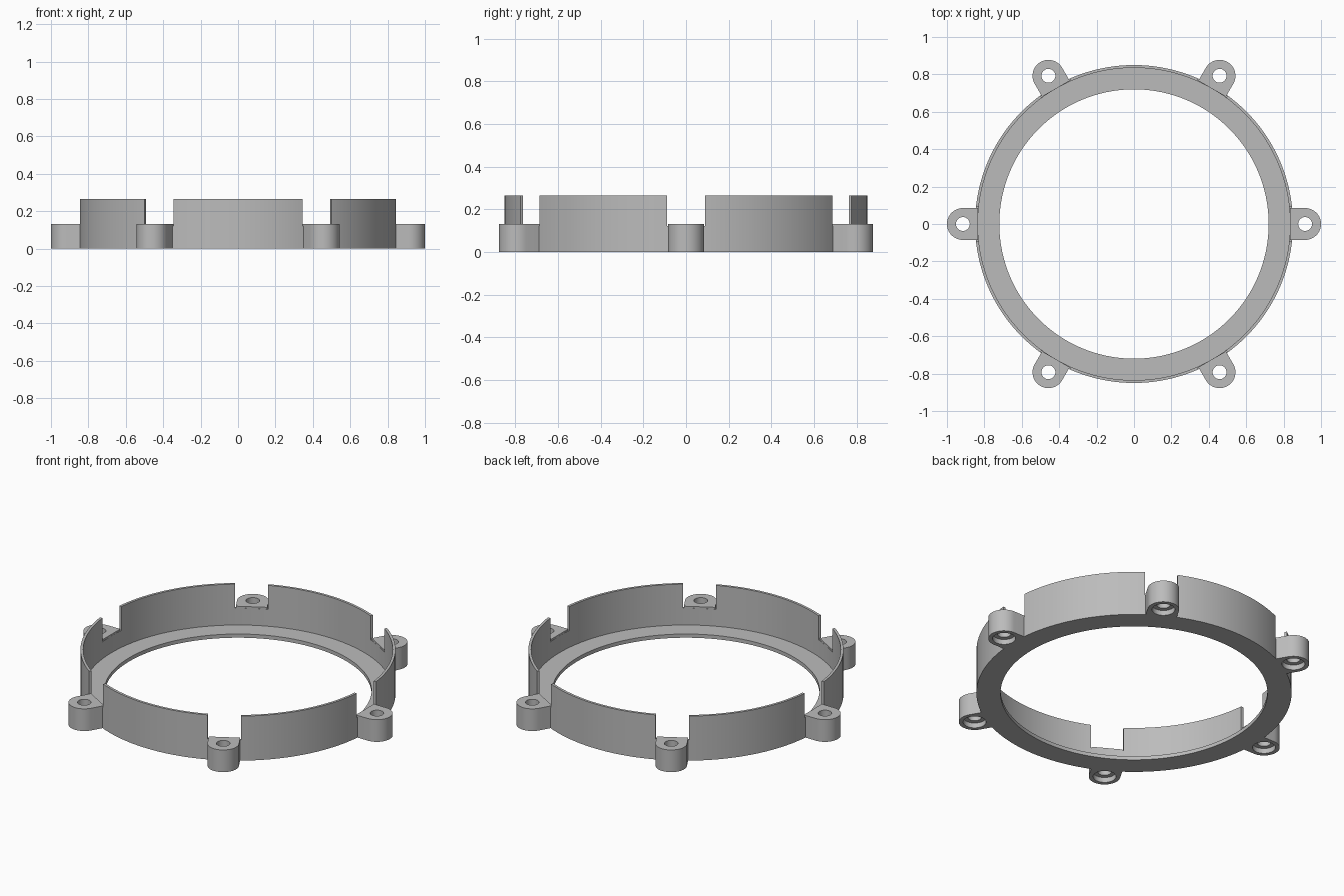
import bpy, bmesh
from math import pi, cos, sin

cube = bpy.data.objects.get("Cube")
if cube:
    bpy.data.objects.remove(cube, do_unlink=True)

grey = bpy.data.materials.new("plain_grey")
grey.use_nodes = True
colour = (0.5, 0.5, 0.5, 1)
grey.diffuse_color = colour
grey.node_tree.nodes["Principled BSDF"].inputs["Base Color"].default_value = colour


def to_object(bm, name):
    bmesh.ops.remove_doubles(bm, verts=bm.verts, dist=1e-5)
    bmesh.ops.recalc_face_normals(bm, faces=bm.faces)
    mesh = bpy.data.meshes.new(name)
    bm.to_mesh(mesh)
    bm.free()
    mesh.materials.append(grey)
    obj = bpy.data.objects.new(name, mesh)
    bpy.context.collection.objects.link(obj)
    return obj


def lathe(name, profile, steps):
    """Spin a closed (radius, height) profile around z."""
    bm = bmesh.new()
    verts = [bm.verts.new((r, 0, z)) for r, z in profile]
    edges = [bm.edges.new((a, b)) for a, b in zip(verts, verts[1:] + verts[:1])]
    bmesh.ops.spin(bm, geom=verts + edges, cent=(0, 0, 0), axis=(0, 0, 1),
                   angle=2 * pi, steps=steps)
    return to_object(bm, name)


def extrude(name, outline, z0, z1):
    """Raise a flat outline from z0 to z1."""
    bm = bmesh.new()
    face = bm.faces.new([bm.verts.new((x, y, z0)) for x, y in outline])
    top = bmesh.ops.extrude_face_region(bm, geom=[face])["geom"]
    moved = [v for v in top if isinstance(v, bmesh.types.BMVert)]
    bmesh.ops.translate(bm, verts=moved, vec=(0, 0, z1 - z0))
    return to_object(bm, name)


def activate(obj):
    bpy.ops.object.select_all(action="DESELECT")
    obj.select_set(True)
    bpy.context.view_layer.objects.active = obj


def cut(obj, cutter):
    mod = obj.modifiers.new("cut", "BOOLEAN")
    mod.operation = "DIFFERENCE"
    mod.solver = "EXACT"
    mod.object = cutter
    activate(obj)
    bpy.ops.object.modifier_apply(modifier=mod.name)
    bpy.data.objects.remove(cutter, do_unlink=True)


def smooth(obj):
    activate(obj)
    bpy.ops.object.shade_smooth_by_angle(angle=pi / 6)


OUTER, WALL, BORE = 0.85, 0.835, 0.72
TOP, FLOOR, LUG_TOP = 0.265, 0.022, 0.132
LUG_R, LUG_X = 0.085, 0.915

# Thin wall standing on an inward flange
ring = lathe("flanged_ring", [(BORE, 0), (OUTER, 0), (OUTER, TOP),
                              (WALL, TOP), (WALL, FLOOR), (BORE, FLOOR)], 144)

# Notches in the wall above each lug; each bar cuts two opposite sides
for i in range(3):
    bar = extrude("notch_cutter", [(-1.1, -0.09), (1.1, -0.09),
                                   (1.1, 0.09), (-1.1, 0.09)], 0.122, 0.4)
    bar.rotation_euler.z = i * pi / 3
    bpy.context.view_layer.update()
    cut(ring, bar)
smooth(ring)

# Round-ended screw lug with a counterbored hole
arc = [(LUG_X + LUG_R * cos(a), LUG_R * sin(a))
       for a in (-pi / 2 + pi * k / 24 for k in range(25))]
lug = extrude("screw_lug", [(WALL, LUG_R), (WALL, -LUG_R)] + arc, 0, LUG_TOP)
pin = lathe("hole_cutter", [(0, -0.05), (0.062, -0.05), (0.062, 0.03),
                            (0.037, 0.03), (0.037, 0.2), (0, 0.2)], 32)
pin.location.x = LUG_X
bpy.context.view_layer.update()
cut(lug, pin)
smooth(lug)

# Six lugs around the ring
for i in range(1, 6):
    copy = lug.copy()
    copy.name = f"screw_lug_{i + 1}"
    copy.rotation_euler.z = i * pi / 3
    bpy.context.collection.objects.link(copy)
